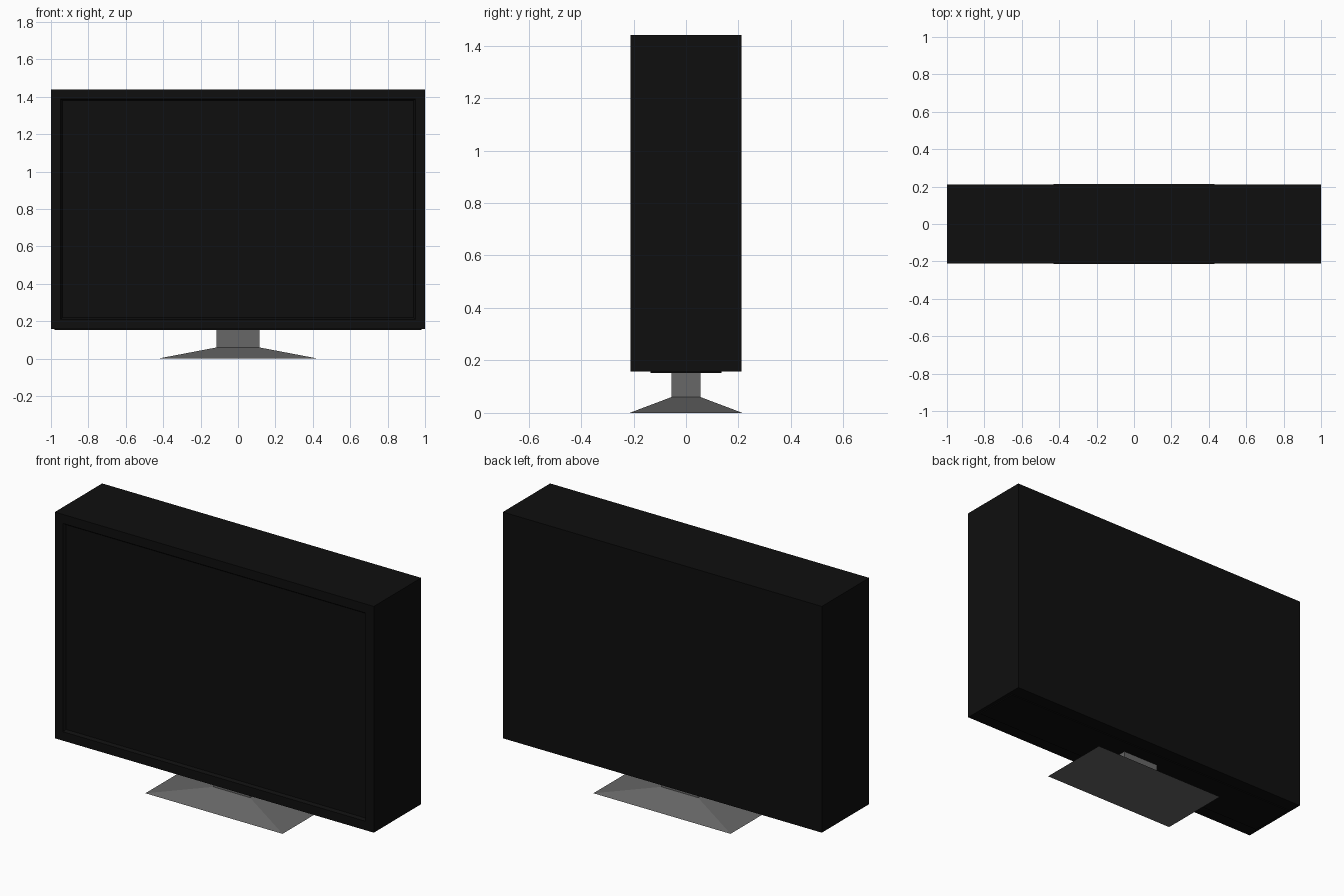
import bpy, bmesh
from mathutils import Vector

if "Cube" in bpy.data.objects:
    bpy.data.objects.remove(bpy.data.objects["Cube"])


def material(name, value):
    m = bpy.data.materials.new(name)
    m.diffuse_color = (value, value, value, 1)
    m.use_nodes = True
    m.node_tree.nodes["Principled BSDF"].inputs["Base Color"].default_value = m.diffuse_color
    return m


black = material("black_plastic", 0.0045)
grey = material("grey_metal", 0.135)


def block(name, lower, upper, z0, z1, mat, edit=None):
    """Box or frustum: lower and upper are (half x, half y) at z0 and z1."""
    bm = bmesh.new()
    bmesh.ops.create_cube(bm, size=2)
    for v in bm.verts:
        hx, hy = upper if v.co.z > 0 else lower
        v.co = Vector((v.co.x * hx, v.co.y * hy, z1 if v.co.z > 0 else z0))
    if edit:
        edit(bm)
    bmesh.ops.recalc_face_normals(bm, faces=bm.faces)
    mesh = bpy.data.meshes.new(name)
    bm.to_mesh(mesh)
    bm.free()
    mesh.materials.append(mat)
    ob = bpy.data.objects.new(name, mesh)
    bpy.context.collection.objects.link(ob)
    return ob


def recess_screen(bm):
    """Frame border, then a sloped lip down to the sunken screen."""
    bm.normal_update()
    front = min(bm.faces, key=lambda f: f.calc_center_median().y)
    bmesh.ops.inset_region(bm, faces=[front], thickness=0.072)
    bmesh.ops.inset_region(bm, faces=[front], thickness=0.014)
    for v in front.verts:
        v.co.y += 0.014


# Television case with sunken screen
block("screen_case", (1, 0.212), (1, 0.212), 0.158, 1.44, black, recess_screen)
# Thin plate on the underside
block("bottom_plate", (0.98, 0.135), (0.98, 0.135), 0.153, 0.162, black)
# Stand
block("stand_neck", (0.115, 0.056), (0.115, 0.056), 0.055, 0.156, grey)
block("stand_base", (0.43, 0.215), (0.115, 0.056), 0.0, 0.06, grey)
